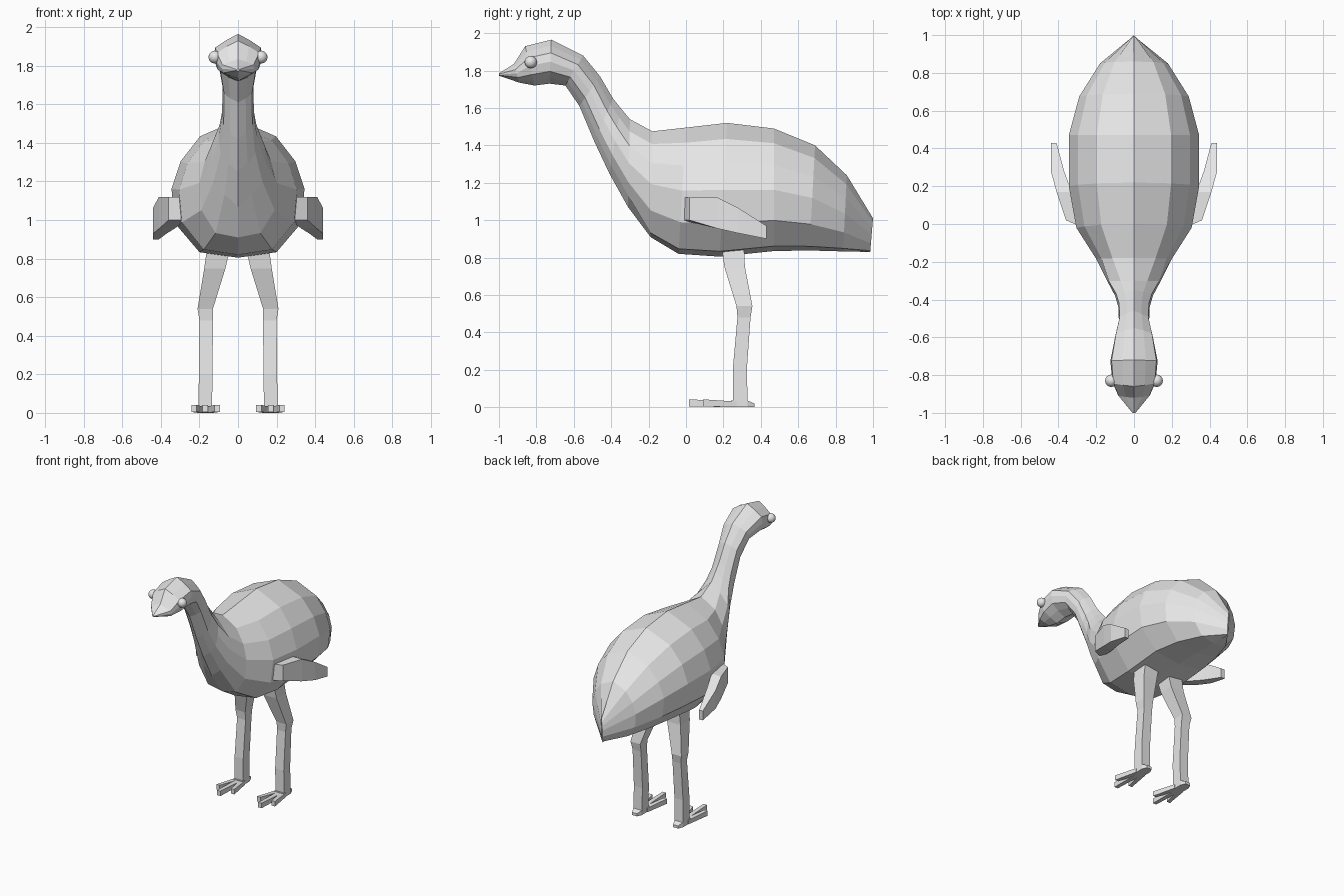
import bpy
import bmesh
from mathutils import Vector

cube = bpy.data.objects.get("Cube")
if cube:
    bpy.data.objects.remove(cube, do_unlink=True)

GREY = (0.8, 0.8, 0.8, 1.0)
grey = bpy.data.materials.new("plain grey")
grey.use_nodes = True
grey.diffuse_color = GREY
grey.node_tree.nodes["Principled BSDF"].inputs["Base Color"].default_value = GREY


def loft(name, rings):
    """Skin a row of equal-sized closed rings and cap both ends."""
    bm = bmesh.new()
    loops = [[bm.verts.new(point) for point in ring] for ring in rings]
    count = len(loops[0])
    for first, second in zip(loops, loops[1:]):
        for i in range(count):
            j = (i + 1) % count
            bm.faces.new((first[i], first[j], second[j], second[i]))
    bm.faces.new(loops[0])
    bm.faces.new(loops[-1])
    bmesh.ops.recalc_face_normals(bm, faces=bm.faces)
    mesh = bpy.data.meshes.new(name)
    bm.to_mesh(mesh)
    bm.free()
    mesh.materials.append(grey)
    obj = bpy.data.objects.new(name, mesh)
    bpy.context.collection.objects.link(obj)
    return obj


def flat_ring(x0, x1, y0, y1, z):
    """Horizontal rectangle, used for the legs."""
    return [(x0, y0, z), (x1, y0, z), (x1, y1, z), (x0, y1, z)]


def upright_ring(x0, x1, y, z0, z1, skew=0):
    """Upright rectangle, used for the wings and toes."""
    return [(x0, y, z0), (x1, y + skew, z0), (x1, y + skew, z1), (x0, y, z1)]


def mirrored(rings, side):
    return [[(side * x, y, z) for x, y, z in ring] for ring in rings]


# Half cross-sections: (share of half width, share of the way from top to bottom)
neck_profile = [(0, 0), (.5, .14), (.95, .3), (1, .5), (.9, .72), (.5, .87), (0, 1)]
body_profile = [(0, 0), (.57, .12), (.86, .3), (1, .5), (.95, .75), (.58, .96), (0, 1)]

# Stations: top y, top z, bottom y, bottom z, half width
neck_stations = [
    (-1, 1.785, -1, 1.772, .008),
    (-.92, 1.835, -.89, 1.735, .085),
    (-.86, 1.93, -.81, 1.72, .115),
    (-.72, 1.965, -.73, 1.73, .125),
    (-.55, 1.88, -.645, 1.72, .1),
    (-.46, 1.77, -.57, 1.61, .08),
    (-.39, 1.65, -.49, 1.42, .083),
    (-.35, 1.6, -.41, 1.25, .1),
    (-.3, 1.54, -.31, 1.07, .14),
]
body_stations = [
    (-.18, 1.475, -.19, .91, .2),
    (0, 1.495, -.04, .82, .305),
    (.22, 1.52, .18, .805, .345),
    (.47, 1.49, .47, .835, .345),
    (.69, 1.4, .66, .838, .29),
    (.86, 1.24, .84, .833, .18),
    (1, 1.01, .985, .83, .004),
]


def section(station, profile):
    top_y, top_z, low_y, low_z, width = station
    top, low = Vector((0, top_y, top_z)), Vector((0, low_y, low_z))
    half = [top.lerp(low, t) + Vector((width * w, 0, 0)) for w, t in profile]
    other = [Vector((-p.x, p.y, p.z)) for p in reversed(half[1:-1])]
    return half + other


# Head, neck and body in one skin
loft("body", [section(s, neck_profile) for s in neck_stations]
     + [section(s, body_profile) for s in body_stations])

wing = [
    upright_ring(.27, .36, -.02, 1.0, 1.12, .04),
    upright_ring(.33, .41, .17, .955, 1.12),
    upright_ring(.37, .44, .28, .93, 1.065),
    upright_ring(.41, .44, .43, .9, .97),
]
leg = [
    flat_ring(.04, .16, .19, .31, .86),
    flat_ring(.065, .175, .205, .315, .75),
    flat_ring(.13, .21, .27, .355, .54),
    flat_ring(.13, .2, .275, .345, .48),
    flat_ring(.132, .203, .25, .325, .2),
    flat_ring(.135, .205, .25, .33, .02),
]
heel = [
    upright_ring(.135, .205, .24, 0, .035),
    upright_ring(.135, .205, .33, 0, .035),
    upright_ring(.15, .19, .365, 0, .02),
]
# Toe tips: centre x, y
toe_tips = {"inner": (.108, .09), "middle": (.17, .015), "outer": (.228, .09)}

for label, side in (("left", 1), ("right", -1)):
    loft(label + "_wing", mirrored(wing, side))
    loft(label + "_leg", mirrored(leg, side))
    loft(label + "_heel", mirrored(heel, side))
    for toe, (x, y) in toe_tips.items():
        root = .17 + (x - .17) * .35
        rings = [upright_ring(root - .018, root + .018, .27, 0, .03),
                 upright_ring(x - .014, x + .014, y, .005, .042)]
        loft(label + "_" + toe + "_toe", mirrored(rings, side))

    # Round eyes on the sides of the head
    bpy.ops.mesh.primitive_uv_sphere_add(segments=16, ring_count=10, radius=.033,
                                         location=(side * .12, -.83, 1.845))
    eye = bpy.context.object
    eye.name = label + "_eye"
    eye.data.materials.append(grey)
    bpy.ops.object.shade_smooth()
